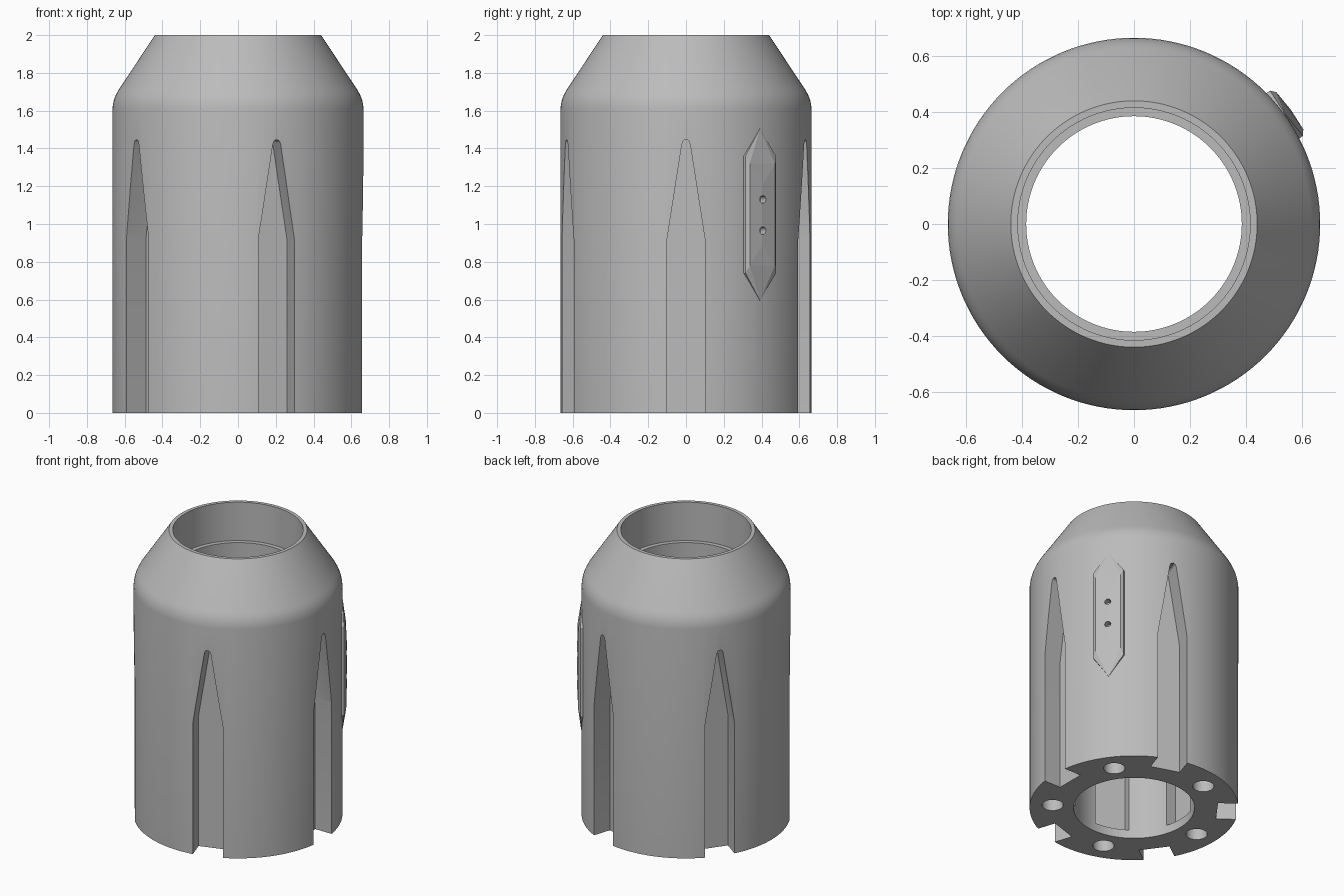
import bpy, bmesh, math
from mathutils import Matrix, Vector

if "Cube" in bpy.data.objects:
    bpy.data.objects.remove(bpy.data.objects["Cube"], do_unlink=True)

SEGMENTS = 128
COUNT = 5
STEP = math.tau / COUNT

grey = bpy.data.materials.new("metal_grey")
grey.use_nodes = True
colour = (0.5, 0.5, 0.5, 1)
grey.diffuse_color = colour
grey.node_tree.nodes["Principled BSDF"].inputs["Base Color"].default_value = colour


def make_object(name, bm):
    bmesh.ops.recalc_face_normals(bm, faces=bm.faces)
    mesh = bpy.data.meshes.new(name)
    bm.to_mesh(mesh)
    bm.free()
    mesh.materials.append(grey)
    obj = bpy.data.objects.new(name, mesh)
    bpy.context.collection.objects.link(obj)
    return obj


def activate(obj):
    bpy.ops.object.select_all(action="DESELECT")
    obj.select_set(True)
    bpy.context.view_layer.objects.active = obj


def cut(obj, cutter):
    """Subtract the cutter, then discard it."""
    cutter.hide_render = True
    mod = obj.modifiers.new("cut", "BOOLEAN")
    mod.operation = "DIFFERENCE"
    mod.solver = "EXACT"
    mod.object = cutter
    activate(obj)
    bpy.ops.object.modifier_apply(modifier=mod.name)
    bpy.data.objects.remove(cutter, do_unlink=True)


def lathe(name, profile):
    """Revolve a closed (radius, height) profile around z."""
    bm = bmesh.new()
    rings = []
    for i in range(SEGMENTS):
        a = math.tau * i / SEGMENTS
        rings.append([bm.verts.new((r * math.cos(a), r * math.sin(a), z)) for r, z in profile])
    n = len(profile)
    for i in range(SEGMENTS):
        here, after = rings[i], rings[(i + 1) % SEGMENTS]
        for j in range(n):
            k = (j + 1) % n
            bm.faces.new((here[j], after[j], after[k], here[k]))
    return make_object(name, bm)


def add_prism(bm, outline, inner, outer, angle):
    """Extrude a (sideways, height) outline radially from inner to outer."""
    turn = Matrix.Rotation(angle, 3, "Z")
    a = [bm.verts.new(turn @ Vector((inner, t, z))) for t, z in outline]
    b = [bm.verts.new(turn @ Vector((outer, t, z))) for t, z in outline]
    bm.faces.new(a)
    bm.faces.new(b)
    for i in range(len(a)):
        j = (i + 1) % len(a)
        bm.faces.new((a[i], a[j], b[j], b[i]))


def mirrored(half):
    return half + [(-t, z) for t, z in reversed(half)]


# Hollow sleeve with a rounded shoulder, tapered nose and stepped bore
sleeve = lathe("sleeve", [
    (0.385, 0), (0.665, 0), (0.665, 1.61), (0.662, 1.635), (0.656, 1.66),
    (0.646, 1.685), (0.632, 1.71), (0.44, 2), (0.415, 2), (0.415, 1.73), (0.385, 1.73)])

# Pointed outer slots
bm = bmesh.new()
slot = mirrored([(0.1, -0.1), (0.1, 0.92), (0.022, 1.42), (0.016, 1.438), (0.007, 1.446)])
for i in range(COUNT):
    add_prism(bm, slot, 0.53, 0.8, i * STEP)
cut(sleeve, make_object("slot_cutter", bm))

# Flat pockets inside the bore
bm = bmesh.new()
pocket = mirrored([(0.115, 0.06), (0.115, 1.3)])
for i in range(COUNT):
    add_prism(bm, pocket, 0.3, 0.44, (i + 0.5) * STEP)
cut(sleeve, make_object("pocket_cutter", bm))

# Bolt holes in the base
bm = bmesh.new()
for i in range(COUNT):
    a = (i + 0.5) * STEP
    place = Matrix.Translation((0.52 * math.cos(a), 0.52 * math.sin(a), 0))
    bmesh.ops.create_cone(bm, cap_ends=True, segments=32, radius1=0.068, radius2=0.068,
                          depth=0.5, matrix=place)
cut(sleeve, make_object("bolt_cutter", bm))

# Faceted side plate with pointed ends
plate_angle = STEP / 2
plate_turn = Matrix.Rotation(plate_angle, 4, "Z")
middle = 1.05
bm = bmesh.new()
for end in (-1, 1):
    for r, t, dz in [(0.62, 0, 0.455), (0.667, 0, 0.455), (0.693, 0, 0.16)]:
        bm.verts.new((r, t, middle + end * dz))
    for side in (-1, 1):
        for r, t, dz in [(0.62, 0.1, 0.31), (0.673, 0.1, 0.31), (0.688, 0.082, 0.27)]:
            bm.verts.new((r, side * t, middle + end * dz))
bmesh.ops.convex_hull(bm, input=bm.verts)
bmesh.ops.transform(bm, matrix=plate_turn, verts=bm.verts)
plate = make_object("side_plate", bm)

# Two small round holes in the plate
bm = bmesh.new()
for z in (0.965, 1.13):
    place = plate_turn @ Matrix.Translation((0.72, 0, z)) @ Matrix.Rotation(math.pi / 2, 4, "Y")
    bmesh.ops.create_cone(bm, cap_ends=True, segments=24, radius1=0.02, radius2=0.02,
                          depth=0.15, matrix=place)
holes = make_object("plate_hole_cutter", bm)
holes_copy = holes.copy()
bpy.context.collection.objects.link(holes_copy)
cut(plate, holes)
cut(sleeve, holes_copy)

for obj, angle in ((sleeve, 25), (plate, 3)):
    activate(obj)
    bpy.ops.object.shade_smooth_by_angle(angle=math.radians(angle))
